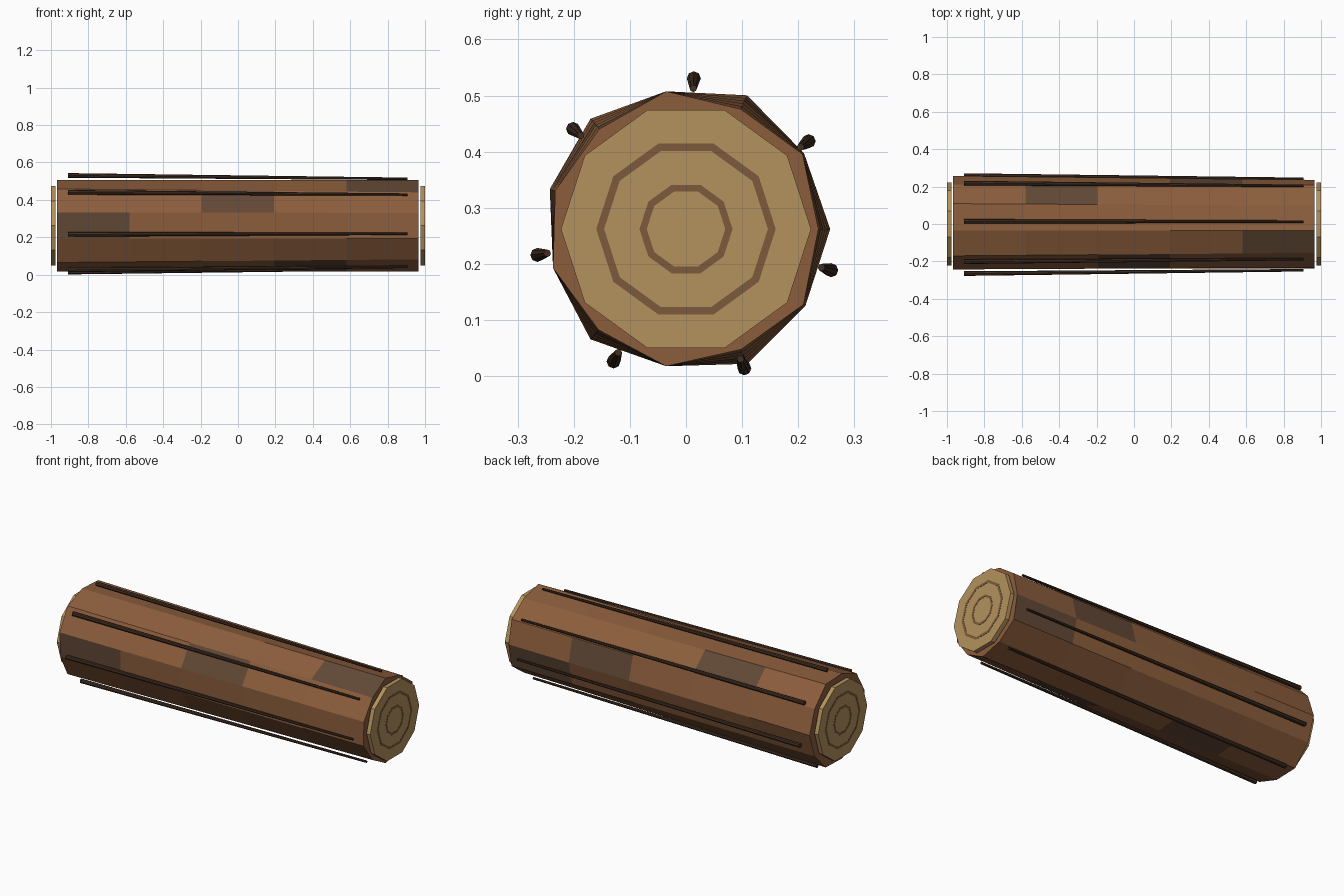
import bpy, bmesh
from math import sin, cos, pi, radians

if "Cube" in bpy.data.objects:
    bpy.data.objects.remove(bpy.data.objects["Cube"])

CZ = 0.262  # height of the log axis


def material(name, rgb):
    m = bpy.data.materials.new(name)
    m.diffuse_color = (*rgb, 1)
    m.use_nodes = True
    m.node_tree.nodes["Principled BSDF"].inputs["Base Color"].default_value = m.diffuse_color
    return m


bark = material("bark", (0.26, 0.11, 0.045))
patch = material("bark_patch", (0.12, 0.065, 0.036))
wood = material("cut_wood", (0.46, 0.29, 0.11))
ring_mat = material("growth_ring", (0.20, 0.105, 0.045))
ridge_mat = material("bark_ridge", (0.055, 0.028, 0.016))


def finish(name, bm, mats):
    bmesh.ops.recalc_face_normals(bm, faces=bm.faces)
    me = bpy.data.meshes.new(name)
    bm.to_mesh(me)
    bm.free()
    for m in mats:
        me.materials.append(m)
    ob = bpy.data.objects.new(name, me)
    bpy.context.collection.objects.link(ob)
    return ob


def loop(bm, x, radii, y=0.0, z=CZ):
    n = len(radii)
    return [bm.verts.new((x, y + r * cos(2 * pi * i / n), z + r * sin(2 * pi * i / n)))
            for i, r in enumerate(radii)]


def bridge(bm, a, b):
    n = len(a)
    return [bm.faces.new((a[i], a[(i + 1) % n], b[(i + 1) % n], b[i])) for i in range(n)]


# Log body: uneven 11-sided trunk in five segments with darker patches
left = [.257, .250, .262, .248, .260, .253, .247, .260, .247, .264, .253]
right = [.236, .247, .235, .248, .236, .243, .247, .238, .247, .236, .249]
bm = bmesh.new()
rings = []
for s in range(6):
    t = s / 5
    rings.append(loop(bm, -0.968 + 1.934 * t,
                      [a + (b - a) * t for a, b in zip(left, right)]))
for s in range(5):
    for f, face in enumerate(bridge(bm, rings[s], rings[s + 1])):
        face.material_index = int((s + 2 * f) % 7 == 3)
bm.faces.new(rings[0])
bm.faces.new(rings[-1])
finish("log_body", bm, [bark, patch])

# Cut ends with two growth rings each
for side, label in ((-1, "left"), (1, "right")):
    bm = bmesh.new()
    a = loop(bm, side * 0.975, [0.223] * 10)
    b = loop(bm, side * 0.999, [0.223] * 10)
    bridge(bm, a, b)
    bm.faces.new(a)
    bm.faces.new(b)
    finish(f"cut_end_{label}", bm, [wood])
    for size, r0, r1 in (("outer", 0.160, 0.146), ("inner", 0.083, 0.070)):
        bm = bmesh.new()
        loops = [loop(bm, side * x, [r] * 10)
                 for x, r in ((0.997, r0), (1.0, r0), (1.0, r1), (0.997, r1))]
        for i in range(4):
            bridge(bm, loops[i], loops[(i + 1) % 4])
        finish(f"{size}_growth_ring_{label}", bm, [ring_mat])

# Seven thin tapered bark ridges around the trunk
for k in range(7):
    ang = radians(35.6 + k * 360 / 7)
    bm = bmesh.new()
    ends = [loop(bm, x, [r] * 8, d * cos(ang), CZ + d * sin(ang))
            for x, d, r in ((-0.91, 0.269, 0.0125), (0.905, 0.251, 0.0065))]
    bridge(bm, *ends)
    bm.faces.new(ends[0])
    bm.faces.new(ends[1])
    finish(f"bark_ridge_{k + 1}", bm, [ridge_mat])
